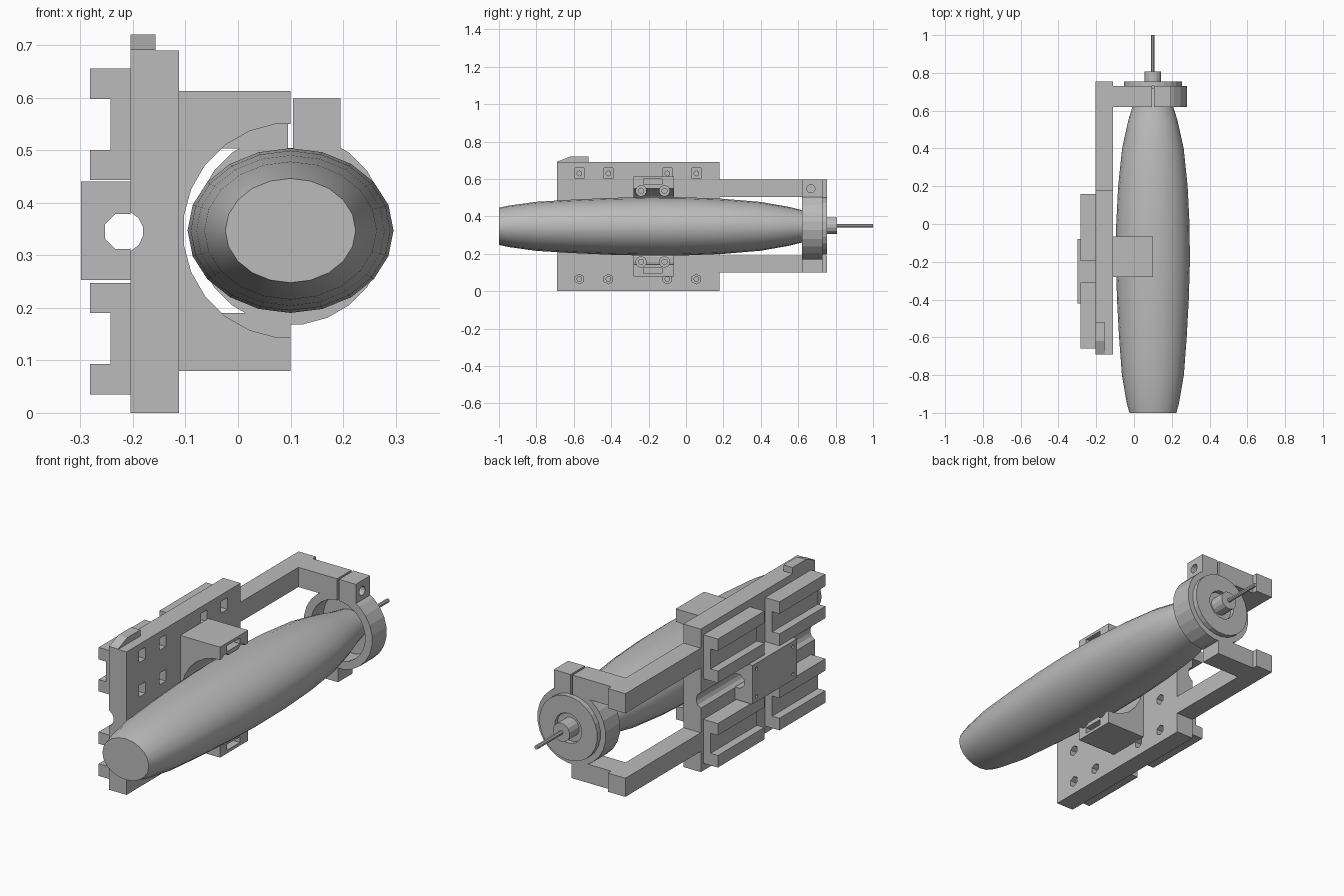
import bpy, bmesh, math
from mathutils import Matrix

if "Cube" in bpy.data.objects:
    bpy.data.objects.remove(bpy.data.objects["Cube"])

grey = bpy.data.materials.new("mid grey")
grey.diffuse_color = (0.5, 0.5, 0.5, 1)
grey.use_nodes = True
grey.node_tree.nodes["Principled BSDF"].inputs["Base Color"].default_value = grey.diffuse_color

CX, CZ = 0.10, 0.347          # axis of the long body


def finish(name, bm, smooth=False):
    bmesh.ops.recalc_face_normals(bm, faces=bm.faces)
    me = bpy.data.meshes.new(name)
    bm.to_mesh(me)
    bm.free()
    me.materials.append(grey)
    ob = bpy.data.objects.new(name, me)
    bpy.context.collection.objects.link(ob)
    if smooth:
        activate(ob)
        bpy.ops.object.shade_smooth_by_angle(angle=math.radians(35))
    return ob


def activate(ob):
    bpy.ops.object.select_all(action='DESELECT')
    ob.select_set(True)
    bpy.context.view_layer.objects.active = ob


def prism(name, pts, lo, hi, axis='y'):
    """Extrude a profile: (x,z) along y, or (y,z) along x."""
    bm = bmesh.new()
    place = (lambda p, d: (p[0], d, p[1])) if axis == 'y' else (lambda p, d: (d, p[0], p[1]))
    face = bm.faces.new([bm.verts.new(place(p, lo)) for p in pts])
    ext = bmesh.ops.extrude_face_region(bm, geom=[face])
    verts = [g for g in ext['geom'] if isinstance(g, bmesh.types.BMVert)]
    bmesh.ops.translate(bm, verts=verts, vec=(0, hi - lo, 0) if axis == 'y' else (hi - lo, 0, 0))
    return finish(name, bm)


def box(name, x, y, z):
    return prism(name, [(x[0], z[0]), (x[1], z[0]), (x[1], z[1]), (x[0], z[1])], *y)


def circle(c, d, r, n):
    return [(c + r * math.cos((i + .5) * 2 * math.pi / n), d + r * math.sin((i + .5) * 2 * math.pi / n))
            for i in range(n)]


def rod(name, c, r, lo, hi, n=20, axis='y'):
    return prism(name, circle(c[0], c[1], r, n), lo, hi, axis)


def lathe(name, profile, n, squash=1.0, cz=CZ):
    """Revolve open (y, radius) stations round the body axis, capping both ends."""
    bm = bmesh.new()
    rings = []
    for y, r in profile:
        rings.append([bm.verts.new((CX + r * math.cos(a), y, cz + squash * r * math.sin(a)))
                      for a in (2 * math.pi * i / n for i in range(n))])
    for a, b in zip(rings, rings[1:]):
        for i in range(n):
            bm.faces.new((a[i], a[(i + 1) % n], b[(i + 1) % n], b[i]))
    bm.faces.new(rings[0])
    bm.faces.new(rings[-1])
    return finish(name, bm, True)


def boolean(ob, others, op='DIFFERENCE'):
    for c in others:
        c.hide_render = True
        m = ob.modifiers.new("bool", 'BOOLEAN')
        m.operation, m.solver, m.object = op, 'EXACT', c
        activate(ob)
        bpy.ops.object.modifier_apply(modifier=m.name)
        bpy.data.objects.remove(c)


# long tapered body with an oval section
lathe("tapered_body", [(-1, .124), (-.95, .138), (-.8, .164), (-.6, .179), (-.4, .190), (-.2, .196),
                       (0, .194), (.2, .184), (.4, .163), (.55, .130), (.63, .105), (.735, .08)], 20, .8)

# mounting plate with bolt pockets and a lengthwise groove
plate = box("mounting_plate", (-.205, -.112), (-.69, .18), (0, .69))
cuts = [rod("cut", (-.22, .345), .04, -1, 1, 14)]
for y in (-.57, -.415, -.10, .055):
    for z in (.065, .23, .463, .63):
        cuts.append(rod("cut", (y, z), .013, -.3, 0, 10, 'x'))
        if z > .35:
            cuts.append(box("cut", (-.15, 0), (y - .024, y + .024), (z - .028, z + .028)))
        else:
            cuts.append(rod("cut", (y, z), .026, -.15, 0, 6, 'x'))
boolean(plate, cuts)

# sloped tab on the top edge
prism("top_tab", [(-.69, .688), (-.52, .688), (-.52, .72), (-.62, .72), (-.69, .692)], -.205, -.157, 'x')

# four channel rails on the back of the plate
for side, (z0, s) in {"upper": (.69, -1), "lower": (0, 1)}.items():
    prof = [(-.205, .035), (-.282, .035), (-.282, .093), (-.243, .093),
            (-.243, .19), (-.282, .19), (-.282, .247), (-.205, .247)]
    for end, ys in {"front": (-.66, -.31), "rear": (-.195, .16)}.items():
        prism(f"{side}_{end}_rail", [(x, z0 + s * z) for x, z in prof], *ys)

# bored block between the rails
block = box("centre_block", (-.299, -.205), (-.42, -.08), (.253, .44))
cuts = [rod("cut", (-.22, .345), .036, -1, 1, 8)]
cuts += [rod("cut", (y, z), .009, -.4, -.27, 8, 'x') for y in (-.39, -.11) for z in (.28, .413)]
boolean(block, cuts)

# saddle that cradles the body, with bolt holes and strap slots
saddle = box("saddle", (-.112, .10), (-.28, -.065), (.08, .613))
cuts = [rod("cut", (CX, CZ), .205, -.5, .2, 24)]
for s in (-1, 1):
    zc = CZ + s * .19
    for y in (-.24, -.115):
        cuts.append(rod("cut", (y, zc), .028, -.06, .2, 12, 'x'))
        cuts.append(rod("cut", (y, zc), .014, -.105, .2, 10, 'x'))
    zs = CZ + s * .238
    cuts.append(box("cut", (.0, .2), (-.228, -.128), (zs - .014, zs + .014)))
boolean(saddle, cuts)

# arms running from the plate to the clamp ring
for name, z, x1 in (("upper_arm", (.503, .598), .095), ("lower_arm", (.10, .19), .10)):
    box(name, (-.205, -.112), (.18, .755), z)
    box(name + "_crosspiece", (-.112, x1), (.62, .73), z)

# split clamp ring with a bolted lug
ring = rod("clamp_ring", (CX, .35), .183, .62, .73, 24)
boolean(ring, [box("lug", (.1, .195), (.62, .73), (.45, .598))], 'UNION')
boolean(ring, [rod("cut", (CX, .35), .145, .5, .9, 24),
               box("cut", (.095, .105), (.5, .9), (.4, .7)),
               rod("cut", (.668, .548), .022, .0, .3, 12, 'x')])

# end flange, hub and drive shaft
flange = rod("end_flange", (CX, .35), .155, .73, .755, 24)
boolean(flange, [rod("cut", (CX, .35), .072, .7, .8, 16)])
rod("flange_floor", (CX, .35), .146, .715, .731, 24)
rod("hub", (CX, .35), .045, .725, .808, 14)
rod("drive_shaft", (CX, .35), .010, .80, 1.0, 8)
